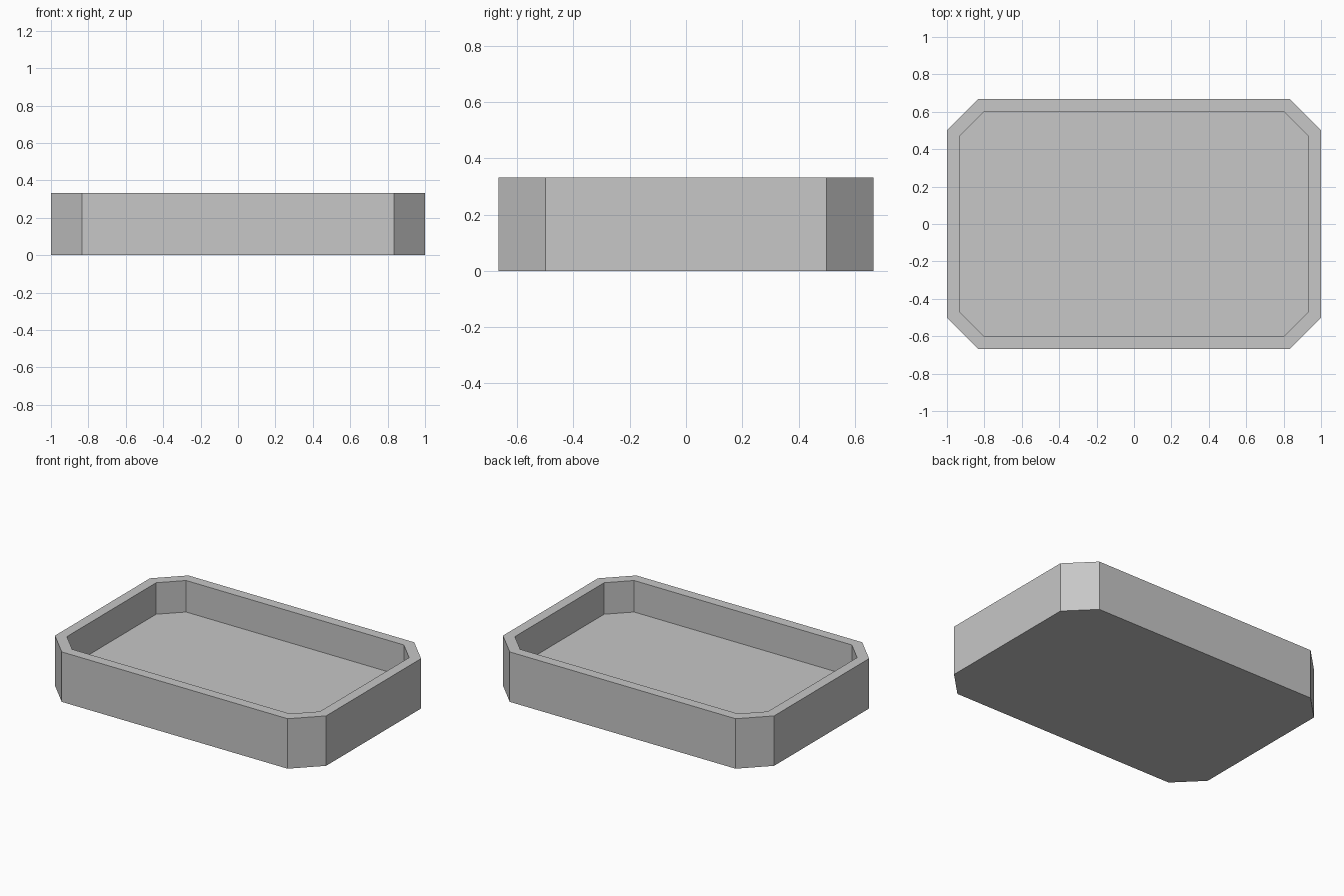
import bpy
import bmesh

# Remove the default cube
default = bpy.data.objects.get("Cube")
if default:
    bpy.data.objects.remove(default, do_unlink=True)

HEIGHT = 0.333
FLOOR = 0.123

# Plain grey material
grey = bpy.data.materials.new("light_grey")
grey.use_nodes = True
colour = (0.57, 0.57, 0.57, 1)
grey.diffuse_color = colour
grey.node_tree.nodes["Principled BSDF"].inputs["Base Color"].default_value = colour


def ring(bm, x, y, cut, z):
    """Rectangle with cut corners, counter-clockwise from above."""
    quarter = [(x, y - cut), (x - cut, y)]
    half = quarter + [(-px, py) for px, py in reversed(quarter)]
    points = half + [(-px, -py) for px, py in half]
    return [bm.verts.new((px, py, z)) for px, py in points]


def bridge(bm, lower, upper):
    """Join two rings with a band of quads."""
    count = len(lower)
    for i in range(count):
        j = (i + 1) % count
        bm.faces.new((lower[i], lower[j], upper[j], upper[i]))


# Tray: outer wall, rim, inner wall, recessed floor
bm = bmesh.new()
outer = (1.0, 0.667, 0.167)
inner = (0.933, 0.6, 0.13)
rings = [ring(bm, *outer, 0), ring(bm, *outer, HEIGHT),
         ring(bm, *inner, HEIGHT), ring(bm, *inner, FLOOR)]
for lower, upper in zip(rings, rings[1:]):
    bridge(bm, lower, upper)
bm.faces.new(reversed(rings[0]))
bm.faces.new(rings[-1])
bmesh.ops.recalc_face_normals(bm, faces=bm.faces)

mesh = bpy.data.meshes.new("tray")
bm.to_mesh(mesh)
bm.free()
mesh.materials.append(grey)
bpy.context.collection.objects.link(bpy.data.objects.new("tray", mesh))
